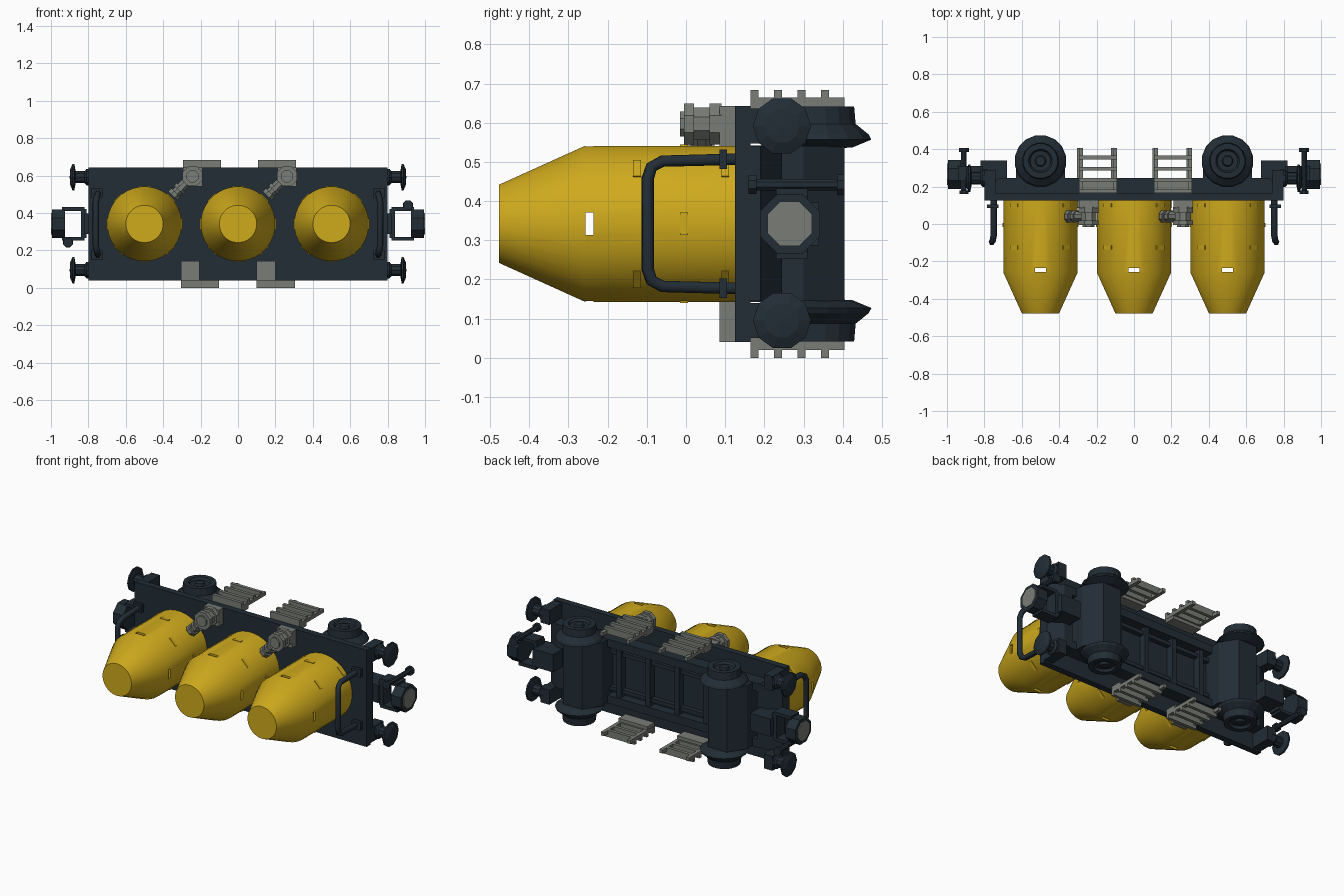
import bpy, bmesh, math
from mathutils import Vector

if "Cube" in bpy.data.objects:
    bpy.data.objects.remove(bpy.data.objects["Cube"])

ZC = 0.342  # mid height of the wagon


def material(name, rgb):
    m = bpy.data.materials.new(name)
    m.diffuse_color = (*rgb, 1)
    m.use_nodes = True
    m.node_tree.nodes["Principled BSDF"].inputs["Base Color"].default_value = m.diffuse_color
    return m


YELLOW = material("yellow_paint", (0.62, 0.40, 0.012))
DARK = material("dark_blue_grey", (0.016, 0.026, 0.036))
GREY = material("grey", (0.19, 0.20, 0.18))


def finish(name, bm, mat, smooth=False):
    bmesh.ops.recalc_face_normals(bm, faces=bm.faces)
    me = bpy.data.meshes.new(name)
    bm.to_mesh(me)
    bm.free()
    ob = bpy.data.objects.new(name, me)
    bpy.context.collection.objects.link(ob)
    if mat:
        me.materials.append(mat)
    if smooth:
        bpy.ops.object.select_all(action='DESELECT')
        ob.select_set(True)
        bpy.context.view_layer.objects.active = ob
        bpy.ops.object.shade_smooth_by_angle(angle=math.radians(30))
    return ob


def add_box(bm, x0, x1, y0, y1, z0, z1):
    vs = bmesh.ops.create_cube(bm, size=1)["verts"]
    for v in vs:
        v.co = Vector(((x0 + x1) / 2 + v.co.x * (x1 - x0),
                       (y0 + y1) / 2 + v.co.y * (y1 - y0),
                       (z0 + z1) / 2 + v.co.z * (z1 - z0)))


def boxes(name, mat, *dims):
    bm = bmesh.new()
    for d in dims:
        add_box(bm, *d)
    return finish(name, bm, mat)


def lathe(name, mat, profile, origin, axis, sides=16, smooth=False):
    """Revolve (radius, distance) points about an axis through origin."""
    q = Vector((0, 0, 1)).rotation_difference(Vector(axis))
    bm = bmesh.new()
    rings = []
    for r, t in profile:
        n = 1 if r == 0 else sides
        rings.append([bm.verts.new(Vector(origin) + q @ Vector((
            r * math.cos((i + .5) * math.tau / sides), r * math.sin((i + .5) * math.tau / sides), t)))
            for i in range(n)])
    for a, b in zip(rings, rings[1:]):
        for i in range(sides):
            j = (i + 1) % sides
            f = [a[i % len(a)], a[j % len(a)], b[j % len(b)], b[i % len(b)]]
            bm.faces.new(list(dict.fromkeys(f)))
    return finish(name, bm, mat, smooth)


def prism(name, mat, pts, z0, z1):
    """Extrude an xy outline along z."""
    bm = bmesh.new()
    f = bm.faces.new([bm.verts.new((x, y, z0)) for x, y in pts])
    ext = bmesh.ops.extrude_face_region(bm, geom=[f])["geom"]
    bmesh.ops.translate(bm, vec=(0, 0, z1 - z0), verts=[v for v in ext if isinstance(v, bmesh.types.BMVert)])
    return finish(name, bm, mat)


def slot_box(bm, cx, y, angle, r0, r1):
    """Small slot block sitting radially on a barrel wall."""
    vs = bmesh.ops.create_cube(bm, size=1)["verts"]
    c, s = math.cos(angle), math.sin(angle)
    for v in vs:
        r, w = (r0 + r1) / 2 + v.co.x * (r1 - r0), v.co.z * 0.058
        v.co = Vector((cx + c * r - s * w, y + v.co.y * 0.02, ZC + s * r + c * w))


# Floor plate
boxes("floor_plate", DARK, (-0.8, 0.8, 0.125, 0.165, 0.04, 0.643))

# Three hollow barrels with see-through slots and raised slot blocks
for k, cx in enumerate((-0.5, 0, 0.5)):
    barrel = lathe(f"barrel_{k}", YELLOW,
                   [(0, -0.478), (0.1, -0.478), (0.2, -0.258), (0.2, 0.13), (0, 0.13),
                    ], (cx, 0, ZC), (0, 1, 0), 32)
    inner = lathe("barrel_cavity", None, [(0, -0.46), (0.085, -0.46), (0.188, -0.25), (0.188, 0.11), (0, 0.11)],
                  (cx, 0, ZC), (0, 1, 0), 32)
    bm = bmesh.new()
    for i in range(4):
        slot_box(bm, cx, -0.246, i * math.pi / 2, 0.15, 0.23)
    holes = finish("slot_cutter", bm, None)
    bpy.context.view_layer.objects.active = barrel
    for cutter in (inner, holes):
        cutter.hide_render = True
        m = barrel.modifiers.new("cut", 'BOOLEAN')
        m.operation, m.solver, m.object = 'DIFFERENCE', 'EXACT', cutter
        bpy.ops.object.modifier_apply(modifier=m.name)
        bpy.data.objects.remove(cutter)
    bpy.ops.object.select_all(action='DESELECT')
    barrel.select_set(True)
    bpy.ops.object.shade_smooth_by_angle(angle=math.radians(25))
    bm = bmesh.new()
    for y, off in ((-0.125, .5), (-0.005, 0), (0.1, .5)):
        for i in range(4):
            slot_box(bm, cx, y, (i + off) * math.pi / 2, 0.185, 0.202)
    finish(f"barrel_slots_{k}", bm, YELLOW)

# Underframe: long sills, centre web and cross ribs
frame = [(-0.68, 0.68, 0.16, 0.245, ZC + s * 0.175 - 0.025, ZC + s * 0.175 + 0.025) for s in (-1, 1)]
frame += [(-0.68, 0.68, 0.16, 0.19, 0.17, 0.52)]
frame += [(x - 0.015, x + 0.015, 0.16, 0.235, 0.17, 0.52) for x in (-0.3, -0.1, 0.1, 0.3)]
frame += [(-0.4, 0.4, 0.16, 0.22, ZC + s * 0.115 - 0.012, ZC + s * 0.115 + 0.012) for s in (-1, 1)]
boxes("underframe", DARK, *frame)

# Axle housings and flanged wheels
for x in (-0.5, 0.5):
    prism("axle_housing", DARK, [(x + a, y) for a, y in
          ((-0.13, 0.16), (-0.13, 0.30), (-0.065, 0.405), (0.065, 0.405), (0.13, 0.30), (0.13, 0.16))], 0.145, 0.54)
    for s in (-1, 1):
        lathe("wheel", DARK, [(0, 0.19), (0.09, 0.195), (0.139, 0.215), (0.132, 0.228), (0.098, 0.255),
                              (0.094, 0.30), (0.064, 0.30), (0.055, 0.285), (0.03, 0.285), (0.025, 0.297), (0, 0.297)],
              (x, 0.337, ZC), (0, 0, s), 16)

# Ladders with four steps at both sides
for s, centres in ((1, (-0.193, 0.208)), (-1, (-0.203, 0.202))):
    for cx in centres:
        def zr(a, b):
            return (ZC + a, ZC + b) if s > 0 else (ZC - b, ZC - a)
        parts = [(cx + a - 0.011, cx + a + 0.011, 0.165, 0.405, *zr(0.30, 0.322)) for a in (-0.091, 0.091)]
        parts += [(cx - 0.102, cx + 0.102, y, y + 0.02, *zr(0.30, 0.342)) for y in (0.165, 0.225, 0.285, 0.345)]
        parts += [(cx - 0.1, cx + 0.1, 0.165, 0.235, *zr(0.28, 0.302))]
        boxes("ladder", GREY, *parts)

# Mounting blocks, and a valve with an angled outlet on the upper pair
for cx in (-0.255, 0.15):
    boxes("lower_block", GREY, (cx - 0.05, cx + 0.05, 0.085, 0.125, 0.04, 0.143))
for cx in (-0.243, 0.262):
    boxes("upper_block", GREY, (cx - 0.052, cx + 0.052, 0.085, 0.125, 0.541, 0.643))
    c = (cx, 0, 0.597)
    lathe("valve_body", GREY, [(0, -0.015), (0.035, -0.015), (0.035, -0.005), (0.057, -0.005), (0.057, 0.02),
                               (0.045, 0.02), (0.045, 0.06), (0.057, 0.06), (0.057, 0.09), (0, 0.09)], c, (0, 1, 0), 8)
    lathe("valve_outlet", GREY, [(0, 0), (0.028, 0), (0.028, 0.085), (0.036, 0.085), (0.036, 0.105),
                                 (0.026, 0.105), (0.026, 0.125), (0.036, 0.125), (0.036, 0.15), (0, 0.15)],
          (cx, 0.04, 0.597), (-0.707, 0, -0.707), 8)

# Both ends: headstock, buffers, coupler and handrail
for s in (-1, 1):
    prism("headstock", DARK, [(s * 0.8, 0.16), (s * 0.8, 0.19), (s * 0.72, 0.245), (s * 0.66, 0.245), (s * 0.62, 0.16)],
          0.145, 0.54)
    for z in (0.095, 0.592):
        xs = sorted((s * 0.74, s * 0.80))
        boxes("buffer_mount", DARK, (*xs, 0.16, 0.29, z - 0.045, z + 0.045))
        lathe("buffer", DARK, [(0, 0.78), (0.046, 0.78), (0.046, 0.81), (0.034, 0.82), (0.034, 0.868),
                               (0.074, 0.875), (0.074, 0.885), (0.045, 0.897), (0, 0.9)], (0, 0.245, z), (s, 0, 0), 10)

    def xr(a, b):
        return sorted((s * a, s * b))
    boxes("coupler_fork", DARK, (*xr(0.68, 0.82), 0.21, 0.34, ZC - 0.055, ZC + 0.055),
          (*xr(0.81, 0.84), 0.23, 0.31, ZC - 0.075, ZC + 0.08),
          (*xr(0.82, 0.94), 0.23, 0.31, ZC + 0.07, ZC + 0.09),
          (*xr(0.82, 0.94), 0.23, 0.31, ZC - 0.09, ZC - 0.07))
    lathe("coupler_head", DARK, [(0, 0.925), (0.083, 0.925), (0.083, 0.994), (0.058, 0.994), (0, 0.994)],
          (0, 0.265, ZC), (s, 0, 0), 8)
    lathe("coupler_face", GREY, [(0, 0.98), (0.062, 0.98), (0.062, 1.0), (0, 1.0)], (0, 0.265, ZC), (s, 0, 0), 8)
    lathe("coupler_pin", DARK, [(0, 0.16), (0.026, 0.16), (0.026, 0.18), (0.016, 0.18), (0.016, 0.385),
                                (0.028, 0.385), (0.028, 0.405), (0, 0.405)],
          (s * 0.909, 0, ZC + s * 0.1), (0, 1, 0), 8)

    # Handrail swept along a U path with chamfered corners
    cu = bpy.data.curves.new("handrail", 'CURVE')
    cu.dimensions, cu.bevel_depth, cu.bevel_resolution, cu.use_fill_caps = '3D', 0.017, 1, True
    sp = cu.splines.new('POLY')
    path = [(0.75, 0.13, -0.165), (0.75, -0.06, -0.16), (0.755, -0.088, -0.145), (0.76, -0.098, -0.115)]
    path += [(x, y, -z) for x, y, z in reversed(path)]
    sp.points.add(len(path) - 1)
    for p, (x, y, z) in zip(sp.points, path):
        p.co = (s * x, y, ZC + z, 1)
    cu.materials.append(DARK)
    bpy.context.collection.objects.link(bpy.data.objects.new("handrail", cu))
    boxes("handrail_feet", DARK, *[(*xr(0.725, 0.785), 0.085, 0.105, ZC + t * 0.165 - 0.025, ZC + t * 0.165 + 0.025)
                                   for t in (-1, 1)])
